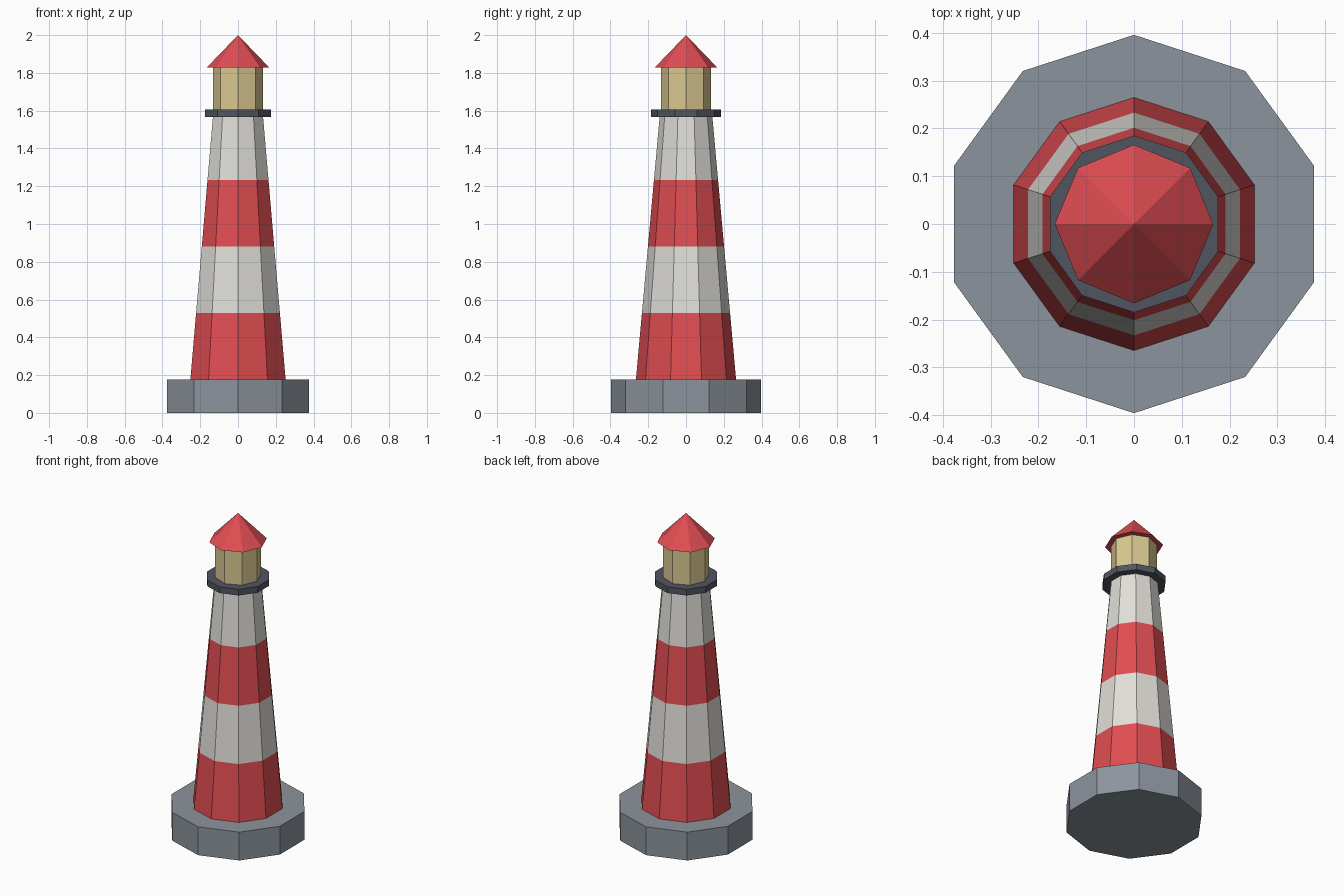
import bpy, bmesh, math

if "Cube" in bpy.data.objects:
    bpy.data.objects.remove(bpy.data.objects["Cube"])


def material(name, r, g, b):
    """Flat material from 8-bit sRGB values."""
    lin = [((c / 255 + 0.055) / 1.055) ** 2.4 for c in (r, g, b)]
    m = bpy.data.materials.new(name)
    m.diffuse_color = (*lin, 1)
    m.use_nodes = True
    m.node_tree.nodes["Principled BSDF"].inputs["Base Color"].default_value = m.diffuse_color
    return m


red = material("red paint", 224, 77, 82)
white = material("white paint", 224, 222, 216)
stone = material("grey stone", 140, 148, 156)
iron = material("dark iron", 80, 85, 95)
glass = material("warm glass", 219, 201, 146)


def lathe(name, sides, profile, mats):
    """Faceted solid from (radius, z) rings; bands alternate through mats."""
    bm = bmesh.new()
    rings = []
    for r, z in profile:
        if r == 0:
            rings.append([bm.verts.new((0, 0, z))] * sides)
            continue
        angles = [math.pi / 2 + 2 * math.pi * i / sides for i in range(sides)]
        rings.append([bm.verts.new((r * math.cos(a), r * math.sin(a), z)) for a in angles])
    for band, (lo, hi) in enumerate(zip(rings, rings[1:])):
        for i in range(sides):
            j = (i + 1) % sides
            corners = list(dict.fromkeys((lo[i], lo[j], hi[j], hi[i])))
            bm.faces.new(corners).material_index = band % len(mats)
    # Close the flat ends
    bm.faces.new(rings[0][::-1])
    if profile[-1][0] > 0:
        bm.faces.new(rings[-1])
    bmesh.ops.recalc_face_normals(bm, faces=bm.faces)
    mesh = bpy.data.meshes.new(name)
    bm.to_mesh(mesh)
    bm.free()
    for m in mats:
        mesh.materials.append(m)
    obj = bpy.data.objects.new(name, mesh)
    bpy.context.collection.objects.link(obj)
    return obj


# Stone foundation
lathe("foundation", 10, [(0.396, 0), (0.396, 0.178)], [stone])

# Tapered tower with four alternating stripes
z0, z1, r0, r1 = 0.178, 1.585, 0.265, 0.138
stripes = [(r0 + (r1 - r0) * k / 4, z0 + (z1 - z0) * k / 4) for k in range(5)]
lathe("tower", 10, stripes, [red, white])

# Gallery platform
lathe("gallery", 10, [(0.185, 1.567), (0.185, 1.606)], [iron])

# Lantern room and pointed roof
lathe("lantern_room", 8, [(0.132, 1.606), (0.132, 1.828)], [glass])
lathe("roof", 8, [(0.166, 1.828), (0, 2.0)], [red])
